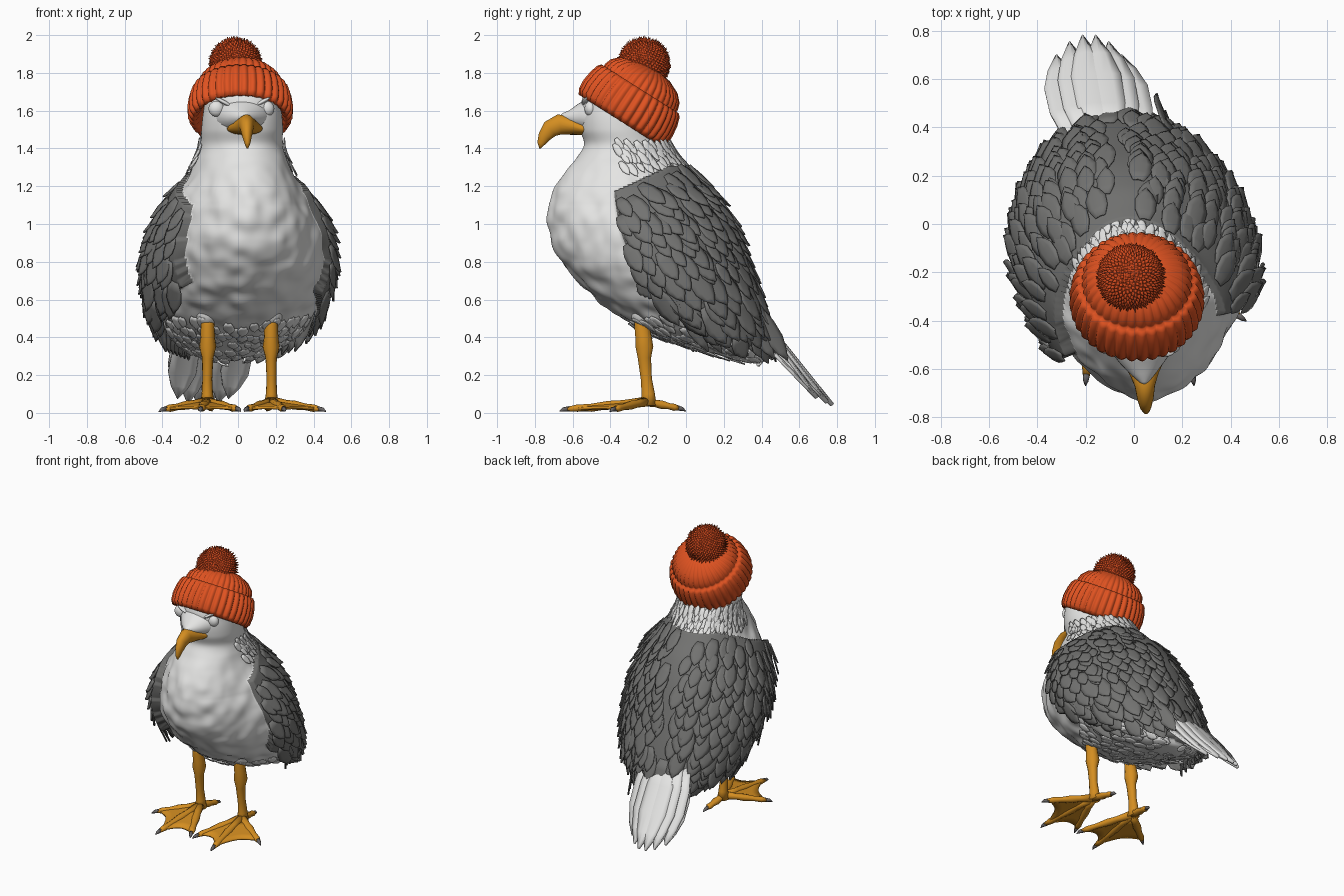
import bpy, bmesh, random
from math import sin, cos, pi, sqrt
from mathutils import Vector as V, Matrix, noise

random.seed(4)
if "Cube" in bpy.data.objects:
    bpy.data.objects.remove(bpy.data.objects["Cube"])


def material(name, rgb):
    m = bpy.data.materials.new(name)
    m.use_nodes = True
    m.diffuse_color = (*rgb, 1)
    m.node_tree.nodes["Principled BSDF"].inputs["Base Color"].default_value = (*rgb, 1)
    return m


WHITE = material("white plumage", (.78, .78, .77))
GRAY = material("gray plumage", (.17, .17, .165))
YELLOW = material("yellow skin", (.66, .27, .015))
CLAW = material("dark claw", (.14, .13, .13))
KNIT = material("orange knit", (.74, .085, .015))
YARN = material("dark orange yarn", (.62, .065, .012))


def finish(name, bm, *mats, closed=True, thick=0):
    if closed:
        bmesh.ops.recalc_face_normals(bm, faces=bm.faces)
    for f in bm.faces:
        f.smooth = True
    me = bpy.data.meshes.new(name)
    bm.to_mesh(me)
    bm.free()
    for m in mats:
        me.materials.append(m)
    ob = bpy.data.objects.new(name, me)
    bpy.context.collection.objects.link(ob)
    if thick:
        mod = ob.modifiers.new("thickness", "SOLIDIFY")
        mod.thickness = thick
        mod.offset = 0


def loft(bm, rings):
    rows = [[bm.verts.new(p) for p in r] for r in rings]
    n = len(rows[0])
    for a, b in zip(rows, rows[1:]):
        for i in range(n):
            bm.faces.new((a[i], a[(i + 1) % n], b[(i + 1) % n], b[i]))
    bm.faces.new(rows[0][::-1])
    bm.faces.new(rows[-1])
    return rows


def tube(bm, pts, n=14):
    """Loft through points of x, y, z, half width, half depth."""
    rings, c = [], [V(p[:3]) for p in pts]
    for i, p in enumerate(pts):
        t = (c[min(i + 1, len(c) - 1)] - c[max(i - 1, 0)]).normalized()
        side = (V((1, 0, 0)) - t * t.x).normalized()
        up = t.cross(side)
        rings.append([c[i] + side * p[3] * cos(2 * pi * k / n) + up * p[4] * sin(2 * pi * k / n)
                      for k in range(n)])
    loft(bm, rings)


def feather(bm, p, d, n, length, width, lift=.012):
    """Leaf shaped plate with a raised middle, from p along d, facing n."""
    d = d.normalized()
    side = d.cross(n).normalized()
    n = side.cross(d)
    rows = []
    for t, w in ((0, .5), (.3, .95), (.6, 1), (.82, .62), (1, .05)):
        rows.append([bm.verts.new(p + d * length * t + side * width * w * s
                                  + n * (lift * t + .12 * width * (1 - abs(s))))
                     for s in (-1, -.5, 0, .5, 1)])
    for a, b in zip(rows, rows[1:]):
        for i in range(4):
            bm.faces.new((a[i], a[i + 1], b[i + 1], b[i]))


# Body slices: height, front y, back y, half width
SLICES = ((.27, .33, .38, .03), (.3, .2, .41, .14), (.36, .0, .43, .26), (.45, -.25, .42, .37),
          (.6, -.47, .38, .45), (.8, -.66, .31, .48), (1, -.73, .23, .43), (1.15, -.71, .14, .35),
          (1.25, -.66, .05, .28), (1.35, -.58, -.04, .235), (1.42, -.54, -.085, .215),
          (1.5, -.56, -.12, .215), (1.6, -.56, -.15, .205), (1.7, -.53, -.17, .185),
          (1.8, -.4, -.24, .09))


def slice_at(z):
    k = 0
    while k < len(SLICES) - 2 and z > SLICES[k + 1][0]:
        k += 1
    a, b = SLICES[k], SLICES[k + 1]
    pre, post = SLICES[max(k - 1, 0)], SLICES[min(k + 2, len(SLICES) - 1)]
    h = b[0] - a[0]
    u = (z - a[0]) / h
    out = []
    for j in (1, 2, 3):
        ma = (b[j] - pre[j]) / (b[0] - pre[0]) * h
        mb = (post[j] - a[j]) / (post[0] - a[0]) * h
        out.append((2*u**3 - 3*u*u + 1) * a[j] + (u**3 - 2*u*u + u) * ma
                   + (3*u*u - 2*u**3) * b[j] + (u**3 - u*u) * mb)
    return out


def surf(z, th):
    yf, yb, hw = slice_at(z)
    y = (yf + yb) / 2 + (yb - yf) / 2 * sin(th)
    narrow = .25 * max(0, -sin(th)) * min(1, max(0, (1.35 - z) * 4))
    return V((hw * cos(th) * (1 - narrow) - .1 * (y + .12), y, z))


def normal(z, th):
    e = .004
    dt = surf(z, th + e) - surf(z, th - e)
    return dt.cross(surf(z + e, th) - surf(z - e, th)).normalized()


def wing_rise(th):
    return .022 + .06 * max(0, -sin(th))


def is_gray(p, n):
    front = -.46 + .26 * p.x + max(0, .98 - p.z) * .33
    top = 1.3 - max(0, -.1 - p.y) * .5
    return p.y > front and .41 - .25 * p.y < p.z < top and n.z > -.55


# Body with raised wings and a softly lumpy breast
bm = bmesh.new()
rings, raised, N, M = [], [], 200, 140
for r in range(M + 1):
    z = .275 + (1.795 - .275) * r / M
    ring = []
    for i in range(N):
        th = 2 * pi * i / N
        p, n = surf(z, th), normal(z, th)
        lump = noise.noise(p * 11) * .016 * min(1, max(0, (1.4 - z) * 4))
        raised.append(is_gray(p, n))
        ring.append(p + n * (wing_rise(th) if raised[-1] else lump))
    rings.append(ring)
rows = loft(bm, rings)
gray_verts = {v for v, up in zip(sum(rows, []), raised) if up}
for f in bm.faces:
    f.material_index = int(any(v in gray_verts for v in f.verts))
finish("body", bm, WHITE, GRAY)

# Overlapping feathers on wings, back, nape and belly
wing, nape, belly = bmesh.new(), bmesh.new(), bmesh.new()


def cover(bm, z0, z1, dz, gap, length, width, test, lift=.012):
    z, row = z0, 0
    while z < z1:
        yf, yb, hw = slice_at(z)
        count = max(6, int(2 * pi * sqrt((hw**2 + ((yb - yf) / 2)**2) / 2) / gap))
        for i in range(count):
            th = 2 * pi * (i + row % 2 / 2 + random.uniform(-.3, .3)) / count
            zz = z + random.uniform(-.4, .4) * dz
            p, n = surf(zz, th), normal(zz, th)
            if test(p, n, th):
                d = V((random.uniform(-.15, .15), .55, -.85))
                d -= n * d.dot(n)
                k = random.uniform(.8, 1.2)
                rise = wing_rise(th) if is_gray(p, n) else .01
                feather(bm, p + n * rise, d, n, length * k, width * k, lift)
        z += dz
        row += 1


def on_wing(p, n, th):
    strip = sin(th) > 0 and abs(p.x + .03 + .1 * (p.y + .12)) < .05 and p.z > .55
    return is_gray(p, n) and not strip


cover(wing, .42, .56, .05, .08, .13, .042, on_wing, .014)
cover(wing, .56, .8, .06, .1, .2, .05, on_wing, .018)
cover(wing, .8, 1.3, .055, .08, .16, .042, on_wing, .016)
cover(nape, 1.33, 1.48, .03, .04, .085, .018,
      lambda p, n, th: p.y > -.38 and not is_gray(p, n), .01)
cover(belly, .31, .52, .04, .06, .09, .028,
      lambda p, n, th: not is_gray(p, n) and p.y > -.3, .004)

# Long flight feathers at the wing ends, the right wing set further out
for s, dx, dy in ((-1, -.09, -.07), (1, 0, .01)):
    for i in range(7):
        base = V((s * (.43 - .045 * i) - .02 + dx * i / 6, -.05 + .07 * i + dy * i / 6, .62 - .012 * i))
        tip = V((s * (.33 - .035 * i) - .04 + dx * i / 6, .1 + .07 * i + dy, .325 - .008 * i))
        feather(wing, base, tip - base, V((s, .5, .3)), (tip - base).length, .05)
finish("wing_feathers", wing, GRAY, closed=False, thick=.006)
finish("nape_feathers", nape, WHITE, closed=False, thick=.004)
finish("belly_feathers", belly, WHITE, closed=False, thick=.004)

# Fanned tail in two layers
bm = bmesh.new()
for layer in range(2):
    for i in range(6):
        u = i / 5
        arch = 1 - (2 * u - 1)**2
        base = V((-.26 + .29 * u, .37, .51 + .03 * arch - .1 * layer))
        tip = V((-.32 + .27 * u, .68 + .085 * arch, .07 - .04 * arch))
        feather(bm, base, tip - base, V((0, .72, .69)), (tip - base).length, .075)
finish("tail", bm, WHITE, closed=False, thick=.014)

# Hooked beak, and the face sloping into it
bm = bmesh.new()
tube(bm, [(.035, -.49, 1.50, .10, .03), (.038, -.56, 1.507, .092, .036), (.042, -.62, 1.522, .06, .05),
          (.045, -.67, 1.527, .042, .054), (.047, -.72, 1.503, .034, .047), (.048, -.75, 1.463, .025, .034),
          (.05, -.768, 1.425, .015, .02), (.05, -.773, 1.4, .004, .004)], 20)
finish("beak", bm, YELLOW)
bm = bmesh.new()
tube(bm, [(.028, -.3, 1.58, .17, .12), (.03, -.42, 1.575, .17, .125), (.032, -.5, 1.57, .145, .105),
          (.036, -.57, 1.567, .095, .068), (.04, -.62, 1.565, .052, .036),
          (.043, -.655, 1.57, .018, .017), (.044, -.665, 1.572, .003, .003)], 28)
finish("face", bm, WHITE)


def ball(name, place, size, mat, turn=0):
    bm = bmesh.new()
    bmesh.ops.create_uvsphere(bm, u_segments=24, v_segments=14, radius=1)
    bm.transform(Matrix.Translation(place) @ Matrix.Rotation(turn, 4, "Y") @ Matrix.Diagonal((*size, 1)))
    finish(name, bm, mat)


# Eyes and stern brows
for s, side in ((-1, "right"), (1, "left")):
    ball(side + "_eye", (.018 + s * .132, -.505, 1.61), (.042, .032, .042), WHITE)
    ball(side + "_brow", (.025 + s * .1, -.525, 1.645), (.05, .025, .011), WHITE, -s * .5)

# Legs and webbed feet
for s, side, shift in ((-1, "right", .03), (1, "left", 0)):
    X = lambda x: .0075 + s * x
    ball(side + "_thigh", (X(.168), -.215, .53), (.065, .08, .075), WHITE)
    bm = bmesh.new()
    tube(bm, [(X(.165), -.24, .53, .03, .03), (X(.168), -.235, .47, .036, .04), (X(.168), -.225, .4, .038, .044),
              (X(.168), -.22, .35, .045, .048), (X(.168), -.22, .29, .03, .036),
              (X(.17), -.21, .18, .026, .03), (X(.17), -.2, .1, .03, .036), (X(.17), -.2, .04, .04, .045)])
    heel = V((X(.17), -.21, .06))
    tips = [V((X(.425) + shift, -.38, .02)), V((X(.235) + shift, -.63, .02)), V((X(.04) + shift, -.54, .02))]
    claws = bmesh.new()
    for tip in tips + [V((X(.15), -.04, .025))]:
        pts = []
        for t, r in ((0, .032), (.3, .024), (.48, .028), (.7, .02), (.88, .023), (1, .014)):
            c = heel.lerp(tip, t)
            pts.append((*c, r, r * .85))
        tube(bm, pts, 10)
        d = (tip - heel).normalized()
        tube(claws, [(*(tip - d * .01), .015, .015), (*(tip + d * .02), .011, .011),
                     (*(tip + d * .04 - V((0, 0, .008))), .002, .002)], 8)
    finish(side + "_leg", bm, YELLOW)
    finish(side + "_claws", claws, CLAW)
    web = bmesh.new()
    for a, b in zip(tips, tips[1:]):
        grid = [[web.verts.new(heel + (a.lerp(b, i / 8) - heel) * (j / 5) * (.95 - .13 * sin(pi * i / 8)))
                 for j in range(1, 6)] for i in range(9)]
        for g, h in zip(grid, grid[1:]):
            for j in range(4):
                web.faces.new((g[j], g[j + 1], h[j + 1], h[j]))
    finish(side + "_web", web, YELLOW, thick=.014)

# Ribbed knit hat tilted backward, with a turned-up brim
bm = bmesh.new()
RIBS, SEG = 36, 288
tilt = Matrix.Translation((.012, -.345, 1.553)) @ Matrix.Rotation(-.565, 4, "X")
rings = []
for r, h, rib in ((.2, .05, 0), (.235, .0, .5), (.256, -.008, 1), (.272, .02, 1), (.276, .07, 1),
                  (.268, .13, 1), (.254, .175, 1), (.24, .192, .8), (.226, .19, .5), (.226, .205, .8),
                  (.214, .24, .9), (.178, .278, .9), (.11, .31, .7), (.05, .32, .3), (.01, .322, 0)):
    ring = []
    for i in range(SEG):
        a = 2 * pi * i / SEG
        k = r * (1 + .055 * rib * (abs(sin(a * RIBS / 2)) - .7))
        ring.append(tilt @ V((k * cos(a), k * sin(a), h)))
    rings.append(ring)
loft(bm, rings)
finish("knit_hat", bm, KNIT)

# Pompom: a core covered in short yarn spikes
bm = bmesh.new()
bmesh.ops.create_icosphere(bm, subdivisions=3, radius=.124)
COUNT = 750
for i in range(COUNT):
    z = 1 - 2 * (i + .5) / COUNT
    a = i * pi * (3 - sqrt(5))
    d = V((sqrt(1 - z * z) * cos(a), sqrt(1 - z * z) * sin(a), z))
    u = d.orthogonal().normalized()
    w = d.cross(u)
    foot = [bm.verts.new(d * .118 + (u * cos(k * pi / 2) + w * sin(k * pi / 2)) * .011) for k in range(4)]
    tip = bm.verts.new(d * random.uniform(.14, .151))
    for k in range(4):
        bm.faces.new((foot[k], foot[(k + 1) % 4], tip))
bm.transform(Matrix.Translation((-.013, -.222, 1.85)))
finish("pompom", bm, YARN, closed=False)
